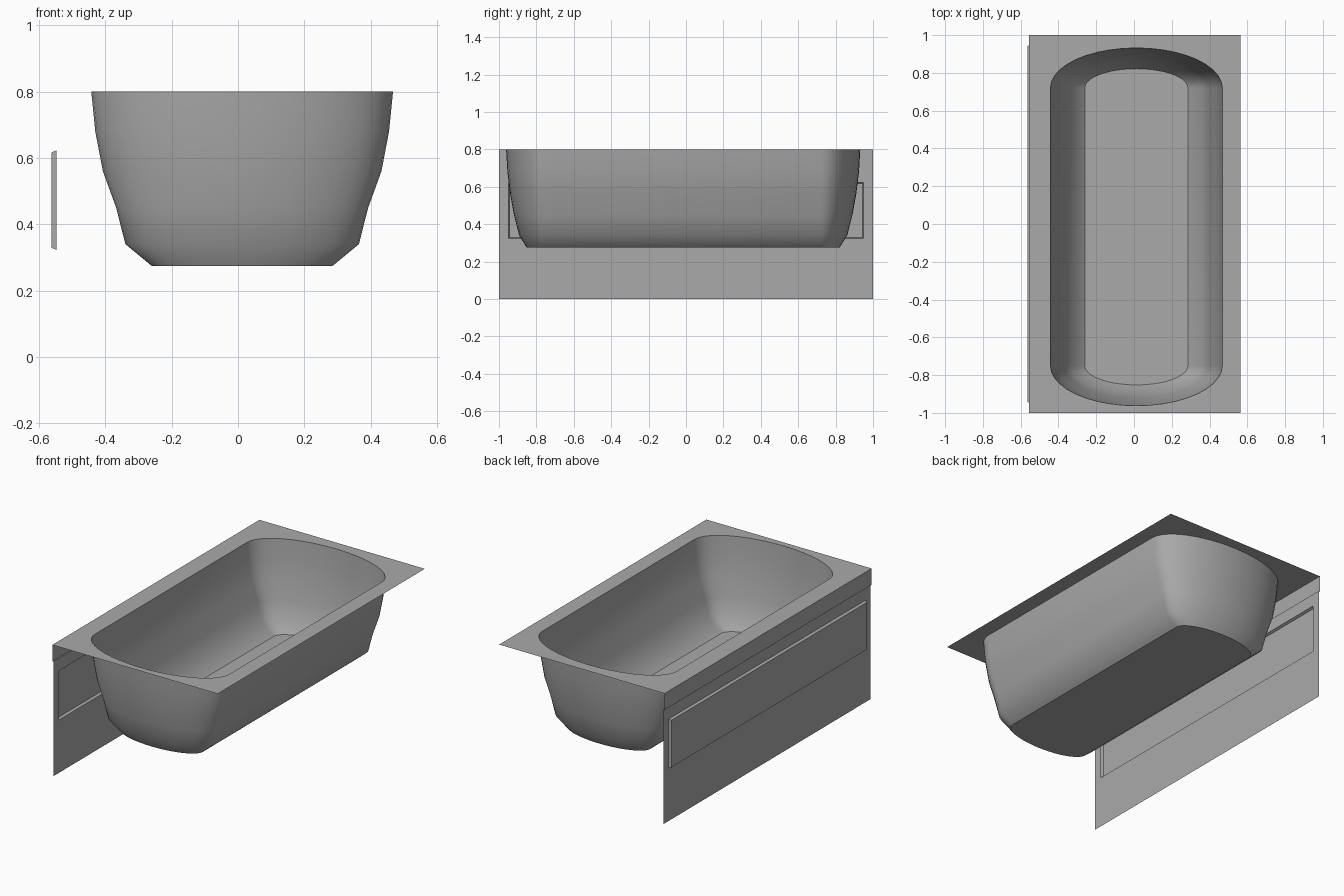
import bpy
import bmesh
import math

cube = bpy.data.objects.get("Cube")
if cube:
    bpy.data.objects.remove(cube, do_unlink=True)

GREY = (0.40, 0.40, 0.40, 1.0)
enamel = bpy.data.materials.new("grey_enamel")
enamel.use_nodes = True
enamel.diffuse_color = GREY
enamel.node_tree.nodes["Principled BSDF"].inputs["Base Color"].default_value = GREY

TOP = 0.80
CENTRE_X, CENTRE_Y = 0.0125, -0.015
STRAIGHT = 0.735      # half length of the straight basin sides
ARC_STEPS = 20


def finish(bm, name, smooth=False):
    mesh = bpy.data.meshes.new(name)
    bm.to_mesh(mesh)
    bm.free()
    obj = bpy.data.objects.new(name, mesh)
    bpy.context.collection.objects.link(obj)
    mesh.materials.append(enamel)
    if smooth:
        bpy.ops.object.select_all(action="DESELECT")
        obj.select_set(True)
        bpy.context.view_layer.objects.active = obj
        bpy.ops.object.shade_smooth_by_angle(angle=math.radians(60))
    return obj


def basin_ring(bm, half_width, half_length, z):
    """Counter-clockwise outline: straight sides with elliptical ends."""
    ring = []
    for end in (1, -1):
        for i in range(ARC_STEPS + 1):
            a = math.pi * i / ARC_STEPS
            x = end * half_width * math.cos(a)
            y = end * (STRAIGHT + (half_length - STRAIGHT) * math.sin(a))
            ring.append(bm.verts.new((CENTRE_X + x, CENTRE_Y + y, z)))
    return ring


# Basin: stacked outlines (half width, half length, height), top to floor
levels = [(0.455, 0.947, TOP), (0.443, 0.940, 0.68), (0.420, 0.925, 0.56),
          (0.380, 0.905, 0.45), (0.352, 0.877, 0.34), (0.273, 0.837, 0.275)]
bm = bmesh.new()
rings = [basin_ring(bm, *level) for level in levels]
for upper, lower in zip(rings, rings[1:]):
    for i in range(len(upper)):
        j = (i + 1) % len(upper)
        bm.faces.new((upper[j], upper[i], lower[i], lower[j]))
bm.faces.new(rings[-1])
finish(bm, "basin", smooth=True)

# Rim: flat sheet around the basin opening
bm = bmesh.new()
opening = basin_ring(bm, *levels[0])
corners = [bm.verts.new((x, y, TOP)) for x, y in
           ((-0.555, -1), (0.5625, -1), (0.5625, 1), (-0.555, 1))]
for loop in (opening, corners):
    for a, b in zip(loop, loop[1:] + loop[:1]):
        bm.edges.new((a, b))
bmesh.ops.triangle_fill(bm, use_beauty=True, edges=bm.edges[:], normal=(0, 0, 1))
for face in bm.faces:
    face.normal_update()
    if face.normal.z < 0:
        face.normal_flip()
finish(bm, "rim")

# Apron: side sheet with a stepped lip and a raised panel
SHEET, LIP = -0.5475, -0.555
profile = [(SHEET, 0), (SHEET, 0.323), (SHEET, 0.623), (SHEET, 0.70),
           (LIP, 0.70), (LIP, TOP)]
bm = bmesh.new()
columns = [[bm.verts.new((x, y, z)) for x, z in profile]
           for y in (1, 0.95, -0.95, -1)]
panel = None
for c in range(len(columns) - 1):
    left, right = columns[c], columns[c + 1]
    for r in range(len(profile) - 1):
        face = bm.faces.new((left[r], right[r], right[r + 1], left[r + 1]))
        if c == 1 and r == 1:
            panel = face
bm.normal_update()
bmesh.ops.inset_individual(bm, faces=[panel], thickness=0.009)
bmesh.ops.translate(bm, verts=panel.verts[:], vec=(-0.015, 0, 0))
bm.normal_update()
finish(bm, "apron")
